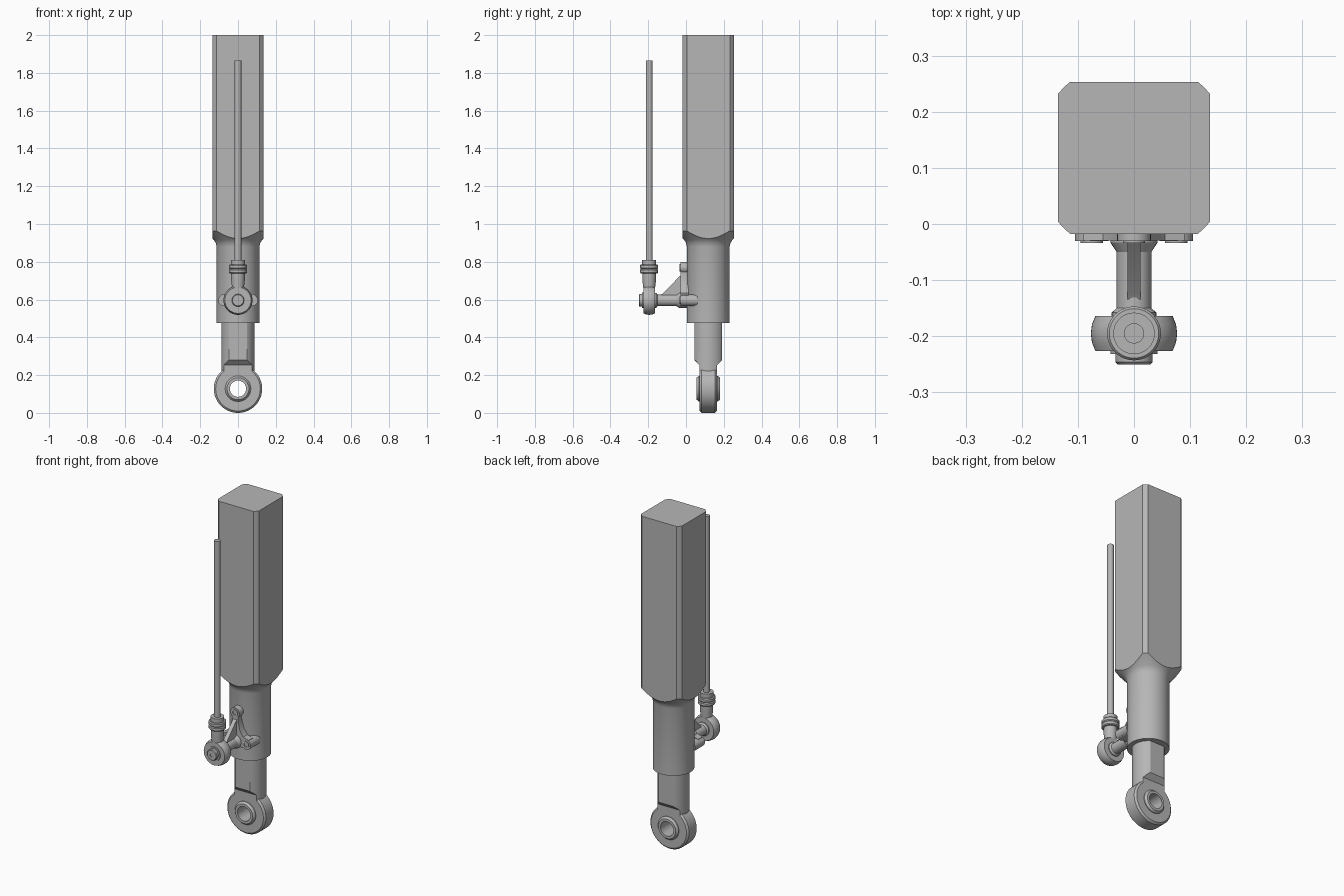
import bpy, bmesh, math
from mathutils import Matrix, Vector

cube = bpy.data.objects.get("Cube")
if cube:
    bpy.data.objects.remove(cube, do_unlink=True)

steel = bpy.data.materials.new("grey_steel")
steel.use_nodes = True
steel.diffuse_color = (0.47, 0.47, 0.47, 1)
steel.node_tree.nodes["Principled BSDF"].inputs["Base Color"].default_value = (0.47, 0.47, 0.47, 1)

AXIS_Y = 0.118    # main strut centre line
ROD_Y = -0.195    # slim side rod centre line


def finish(name, bm):
    bmesh.ops.remove_doubles(bm, verts=bm.verts, dist=1e-5)
    bmesh.ops.recalc_face_normals(bm, faces=bm.faces)
    mesh = bpy.data.meshes.new(name)
    bm.to_mesh(mesh)
    bm.free()
    mesh.materials.append(steel)
    ob = bpy.data.objects.new(name, mesh)
    bpy.context.scene.collection.objects.link(ob)
    smooth(ob)
    return ob


def smooth(ob):
    bpy.ops.object.select_all(action='DESELECT')
    ob.select_set(True)
    bpy.context.view_layer.objects.active = ob
    bpy.ops.object.shade_smooth_by_angle(angle=math.radians(25))


def lathe(name, profile, loc, along_y=False, ring=False, seg=64):
    """Revolve (radius, height) points about z, or about y."""
    bm = bmesh.new()
    vs = [bm.verts.new((r, 0, h)) for r, h in profile]
    es = [bm.edges.new(p) for p in zip(vs, vs[1:])]
    if ring:
        es.append(bm.edges.new((vs[-1], vs[0])))
    bmesh.ops.spin(bm, geom=vs + es, cent=(0, 0, 0), axis=(0, 0, 1),
                   angle=math.tau, steps=seg, use_duplicate=False)
    for v in bm.verts:
        x, y, z = v.co
        v.co = Vector((x, z, y) if along_y else (x, y, z)) + Vector(loc)
    return finish(name, bm)


def prism(name, outline, axis, lo, hi):
    """Extrude an outline in the plane across the given axis."""
    bm = bmesh.new()
    face = bm.faces.new([bm.verts.new((lo, a, b) if axis == "x" else (a, lo, b)) for a, b in outline])
    geo = bmesh.ops.extrude_face_region(bm, geom=[face])["geom"]
    step = Vector((hi - lo, 0, 0) if axis == "x" else (0, hi - lo, 0))
    bmesh.ops.translate(bm, vec=step, verts=[g for g in geo if isinstance(g, bmesh.types.BMVert)])
    return finish(name, bm)


def intersect(ob, cutter):
    mod = ob.modifiers.new("trim", 'BOOLEAN')
    mod.operation = 'INTERSECT'
    mod.solver = 'EXACT'
    mod.object = cutter
    bpy.context.view_layer.objects.active = ob
    bpy.ops.object.modifier_apply(modifier=mod.name)
    bpy.data.objects.remove(cutter, do_unlink=True)
    smooth(ob)


# Square housing turned down into a round barrel
barrel = lathe("housing", [(0, .475), (.113, .475), (.113, .88), (.118, .9), (.128, .916),
                           (.177, .964), (.177, 2), (0, 2)], (0, AXIS_Y, 0), seg=96)
h = 0.1355
square = prism("housing_trim", [(AXIS_Y - h, .3), (AXIS_Y + h, .3),
                                (AXIS_Y + h, 2.2), (AXIS_Y - h, 2.2)], "x", -h, h)
intersect(barrel, square)

# Piston rod with front and back flats, stepping in to the eye
shank = lathe("piston_rod", [(0, .1), (.087, .1), (.087, .5), (0, .5)], (0, AXIS_Y, 0))
half = [(.073, .49), (.073, .28), (.046, .253), (.046, .21)]
flats = [(AXIS_Y + y, z) for y, z in half] + [(AXIS_Y - y, z) for y, z in reversed(half)]
intersect(shank, prism("rod_trim", flats, "x", -.2, .2))

# Lower eye and its spherical bearing
EYE = (0, AXIS_Y, .128)
lathe("eye_ring", [(.06, -.046), (.118, -.046), (.128, -.036), (.128, .036),
                   (.118, .046), (.06, .046)], EYE, True, True, 72)
lathe("eye_bearing", [(.043, -.062), (.058, -.062), (.068, -.05), (.068, .05),
                      (.058, .062), (.043, .062)], EYE, True, True, 48)

# Slim side rod with its collars and neck
lathe("side_rod", [(0, .78), (.018, .78), (.018, 1.865), (0, 1.865)], (0, ROD_Y, 0), seg=32)
lathe("rod_collars", [(0, .62), (.031, .62), (.031, .66), (.036, .7), (.036, .738), (.044, .738),
                      (.048, .743), (.048, .757), (.044, .762), (.048, .767), (.048, .781),
                      (.044, .786), (.037, .786), (.037, .81), (0, .81)], (0, ROD_Y, 0), seg=48)

# Side rod eye, barrel shaped, with its pin
PIN = (0, ROD_Y, .596)
lathe("side_eye", [(0, -.031), (.069, -.031), (.075, -.016), (.077, 0),
                   (.075, .016), (.069, .031), (0, .031)], PIN, True, seg=48)
lathe("pin_head", [(0, -.049), (.011, -.049), (.011, -.055), (.029, -.055), (.033, -.051),
                   (.033, -.037), (.042, -.037), (.042, -.02), (0, -.02)], PIN, True, seg=32)
lathe("pin_arm", [(0, .02), (.04, .02), (.04, .037), (.031, .045), (.031, .145),
                  (.042, .162), (.042, .2), (0, .2)], PIN, True, seg=32)

# Three-lug bracket bolted to the barrel
side = [(.02, .785), (.02, .72), (.034, .665), (.055, .635), (.09, .625), (.09, .57)]
prism("bracket_plate", side + [(-x, z) for x, z in reversed(side)], "y", -.029, .012)
for name, x, z, back in (("top_lug", 0, .768, .012), ("left_lug", .075, .596, .062),
                         ("right_lug", -.075, .596, .062)):
    lathe(name, [(0, -.029), (.012, -.029), (.012, -.034), (.02, -.034), (.02, -.03),
                 (.03, -.03), (.03, back), (0, back)], (x, 0, z), True, seg=32)

# Upright gusset between arm and plate
prism("bracket_gusset", [(-.14, .61), (-.14, .622), (-.125, .63), (-.035, .722),
                         (-.02, .735), (-.02, .61)], "x", -.012, .012)
